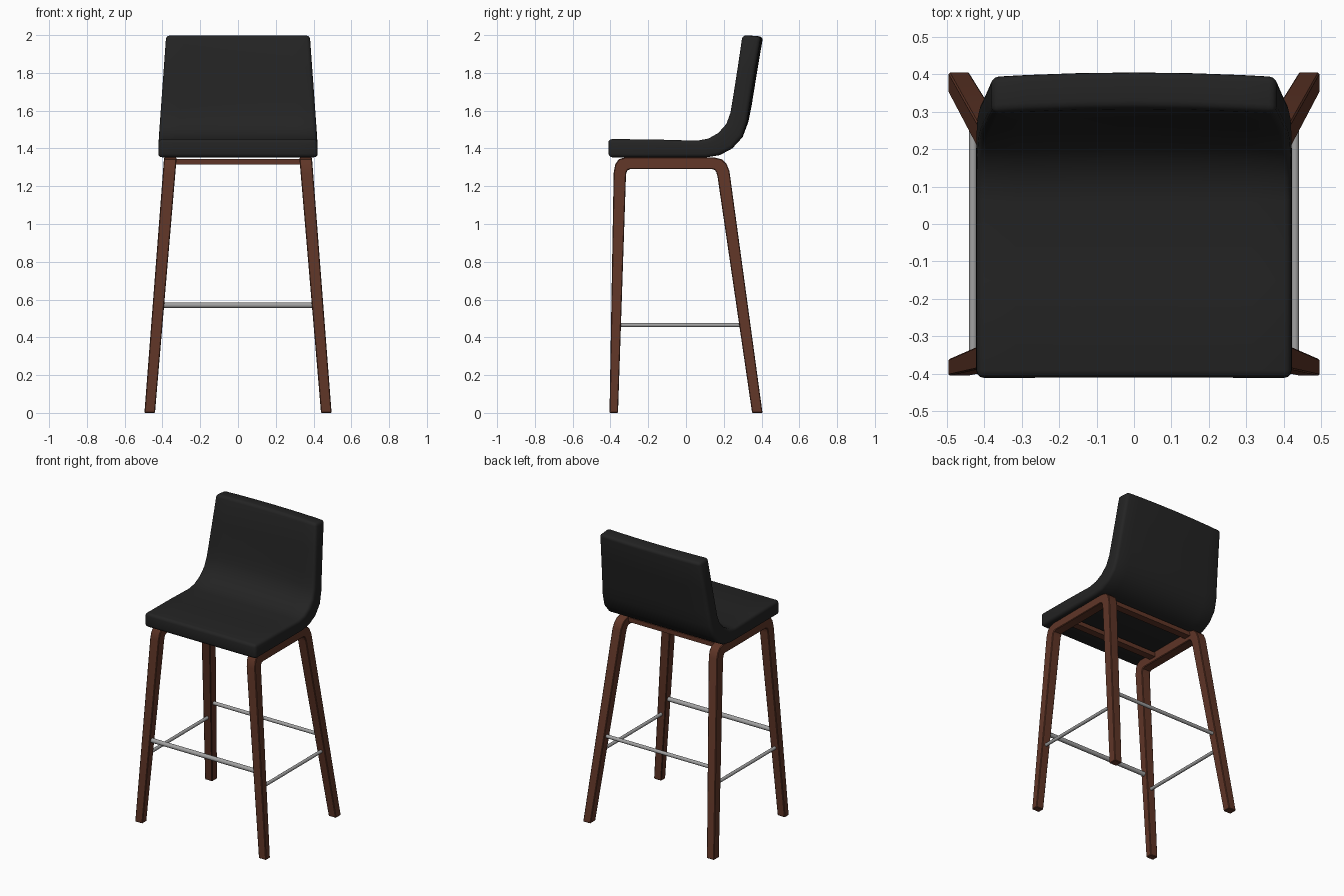
import bpy
import bmesh
from mathutils import Vector

cube = bpy.data.objects.get("Cube")
if cube:
    bpy.data.objects.remove(cube, do_unlink=True)


def material(name, color, roughness):
    mat = bpy.data.materials.new(name)
    mat.use_nodes = True
    mat.diffuse_color = (*color, 1)
    bsdf = next(n for n in mat.node_tree.nodes if n.type == "BSDF_PRINCIPLED")
    bsdf.inputs["Base Color"].default_value = (*color, 1)
    bsdf.inputs["Roughness"].default_value = roughness
    return mat


BLACK = material("black_upholstery", (0.017, 0.017, 0.017), 0.7)
WOOD = material("brown_wood", (0.115, 0.036, 0.02), 0.5)
METAL = material("grey_metal", (0.36, 0.36, 0.36), 0.4)


def finish(name, bm, mat, bevel=0, segments=1):
    """Turn a bmesh into a bevelled object with smooth curved faces."""
    bmesh.ops.recalc_face_normals(bm, faces=bm.faces)
    mesh = bpy.data.meshes.new(name)
    bm.to_mesh(mesh)
    bm.free()
    obj = bpy.data.objects.new(name, mesh)
    bpy.context.collection.objects.link(obj)
    mesh.materials.append(mat)
    bpy.ops.object.select_all(action="DESELECT")
    obj.select_set(True)
    bpy.context.view_layer.objects.active = obj
    if bevel:
        mod = obj.modifiers.new("Rounded edges", "BEVEL")
        mod.width = bevel
        mod.segments = segments
        mod.limit_method = "ANGLE"
        mod.angle_limit = 0.8
        bpy.ops.object.modifier_apply(modifier=mod.name)
    bpy.ops.object.shade_smooth_by_angle(angle=0.6)
    return obj


def rod(name, start, end, radius):
    a, b = Vector(start), Vector(end)
    bm = bmesh.new()
    bmesh.ops.create_cone(bm, cap_ends=True, segments=16, radius1=radius,
                          radius2=radius, depth=(b - a).length)
    bmesh.ops.rotate(bm, verts=bm.verts,
                     matrix=(b - a).to_track_quat("Z", "Y").to_matrix())
    bmesh.ops.translate(bm, verts=bm.verts, vec=(a + b) / 2)
    finish(name, bm, METAL)


# Upholstered shell: upper and lower side profiles joined across the width
upper = [(-.41, 1.45), (-.15, 1.447), (.06, 1.441), (.12, 1.452), (.175, 1.482),
         (.22, 1.53), (.245, 1.59), (.26, 1.67), (.285, 1.83), (.31, 2.0)]
lower = [(-.41, 1.353), (-.15, 1.353), (.11, 1.353), (.18, 1.365), (.245, 1.4),
         (.3, 1.46), (.33, 1.54), (.348, 1.63), (.377, 1.81), (.408, 1.992)]
outline = upper + lower[::-1]
count, half = len(outline), len(upper)
bm = bmesh.new()
sections = []
for u in (-1, -.75, -.4, 0, .4, .75, 1):
    ring = []
    for y, z in outline:
        rise = max(0, z - 1.42)
        bow = .012 * min(1, rise / .2) * u * u
        ring.append(bm.verts.new((u * (.422 - .072 * rise), y - bow, z)))
    sections.append(ring)
for a, b in zip(sections, sections[1:]):
    for i in range(count):
        j = (i + 1) % count
        bm.faces.new((a[i], a[j], b[j], b[i]))
for ring in (sections[0], sections[-1]):
    for i in range(half - 1):
        bm.faces.new((ring[i], ring[i + 1], ring[-2 - i], ring[-1 - i]))
finish("seat_shell", bm, BLACK, .02, 3)


# Bent side frames: front leg, top rail and rear leg in one leaning arch
outer = [(-.405, 0), (-.383, 1.27), (-.375, 1.315), (-.357, 1.342), (-.325, 1.352),
         (.15, 1.352), (.19, 1.342), (.215, 1.318), (.23, 1.28), (.405, 0)]
inner = [(-.36, 0), (-.318, 1.25), (-.316, 1.272), (-.309, 1.285), (-.295, 1.29),
         (.14, 1.29), (.152, 1.286), (.16, 1.275), (.167, 1.25), (.35, 0)]


def lean(z):
    return .4675 - .081 * z


for side, label in ((1, "left"), (-1, "right")):
    bm = bmesh.new()
    rings = []
    for (yo, zo), (yi, zi) in zip(outer, inner):
        ring = []
        for y, z, s in ((yo, zo, -1), (yo, zo, 1), (yi, zi, 1), (yi, zi, -1)):
            x = lean(z) + s * (.028 + .004 * z)
            ring.append(bm.verts.new((side * x, y, z)))
        rings.append(ring)
    for a, b in zip(rings, rings[1:]):
        for i in range(4):
            j = (i + 1) % 4
            bm.faces.new((a[i], a[j], b[j], b[i]))
    bm.faces.new(rings[0])
    bm.faces.new(rings[-1])
    finish(label + "_leg_frame", bm, WOOD, .004)

    # Side stretcher
    x = side * lean(.465)
    rod(label + "_stretcher", (x, -.37, .465), (x, .31, .465), .011)

# Wooden cross rails under the seat
for y, label in ((-.21, "front"), (.13, "rear")):
    bm = bmesh.new()
    bmesh.ops.create_cube(bm, size=1)
    bmesh.ops.scale(bm, verts=bm.verts, vec=(.69, .05, .03))
    bmesh.ops.translate(bm, verts=bm.verts, vec=(0, y, 1.33))
    finish(label + "_cross_rail", bm, WOOD)

# Front footrest and rear stretcher
x = lean(.57)
rod("front_footrest", (-x, -.37, .57), (x, -.37, .57), .015)
rod("rear_stretcher", (-x, .297, .57), (x, .297, .57), .012)
